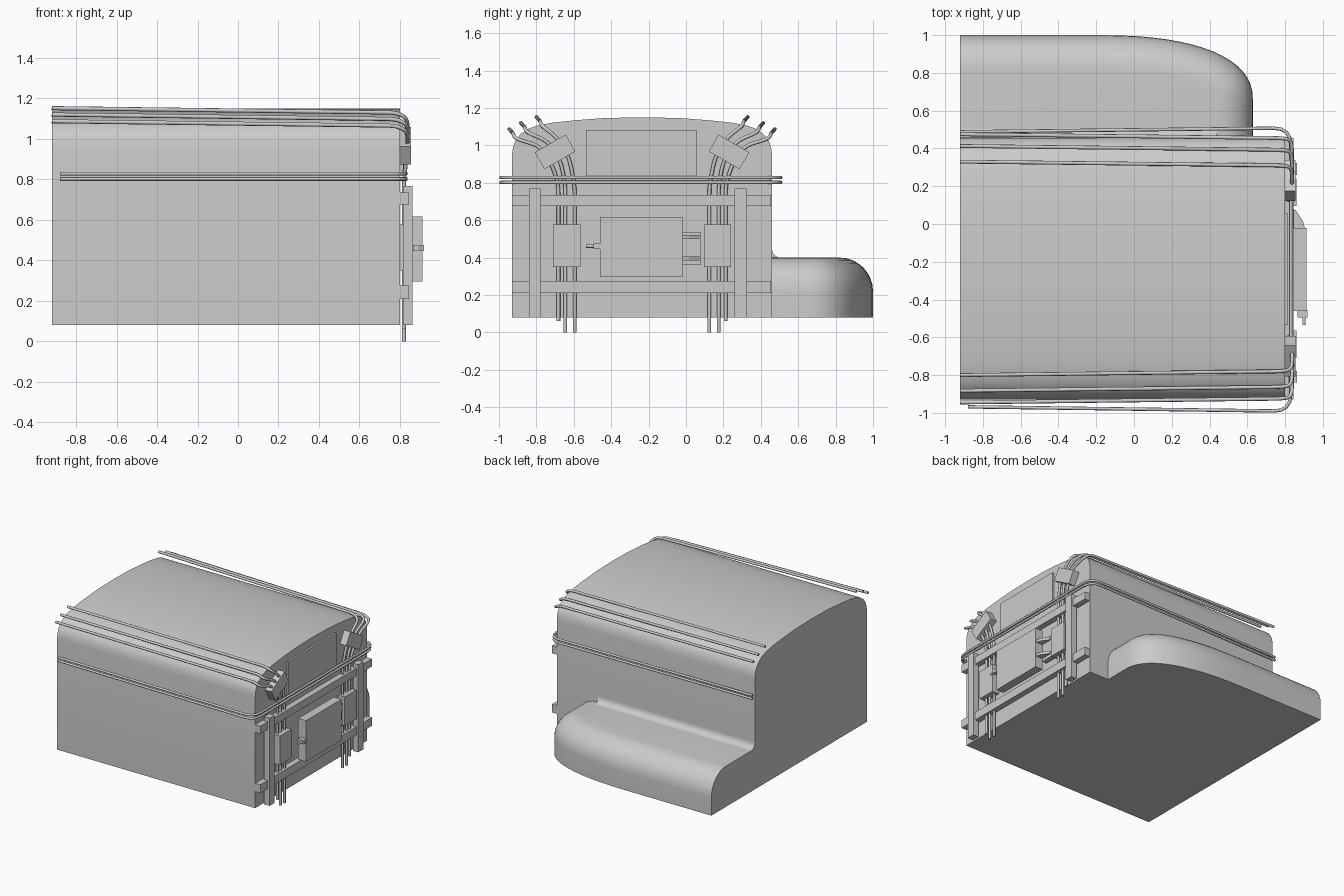
import bpy, bmesh, math
from mathutils import Vector

if "Cube" in bpy.data.objects:
    bpy.data.objects.remove(bpy.data.objects["Cube"])

YC = -0.235  # symmetry plane of the main body


def finish(name, bm, smooth=False):
    bmesh.ops.recalc_face_normals(bm, faces=bm.faces)
    me = bpy.data.meshes.new(name)
    bm.to_mesh(me)
    bm.free()
    ob = bpy.data.objects.new(name, me)
    bpy.context.collection.objects.link(ob)
    if smooth:
        bpy.ops.object.select_all(action='DESELECT')
        bpy.context.view_layer.objects.active = ob
        ob.select_set(True)
        bpy.ops.object.shade_smooth_by_angle(angle=math.radians(35))
    return ob


def loft(name, rings, smooth=True):
    bm = bmesh.new()
    vs = [[bm.verts.new(p) for p in r] for r in rings]
    n = len(rings[0])
    for a, b in zip(vs, vs[1:]):
        for i in range(n):
            j = (i + 1) % n
            bm.faces.new((a[i], a[j], b[j], b[i]))
    bm.faces.new(vs[0])
    bm.faces.new(vs[-1])
    return finish(name, bm, smooth)


def box(name, x, y, z, roll=0.0):
    bm = bmesh.new()
    bmesh.ops.create_cube(bm, size=1)
    ob = finish(name, bm)
    ob.location = [(a + b) / 2 for a, b in (x, y, z)]
    ob.scale = [b - a for a, b in (x, y, z)]
    ob.rotation_euler.x = roll
    return ob


def tube(name, pts, r=0.01, bend=0.05):
    # polyline with every corner rounded by a short quadratic curve
    pts = [Vector(p) for p in pts]
    path = [pts[0]]
    for a, p, b in zip(pts, pts[1:], pts[2:]):
        s = p + (a - p).normalized() * min(bend, (a - p).length * 0.45)
        e = p + (b - p).normalized() * min(bend, (b - p).length * 0.45)
        path += [s * (1 - t) ** 2 + p * 2 * t * (1 - t) + e * t * t
                 for t in (0, 0.25, 0.5, 0.75, 1)]
    path.append(pts[-1])
    cu = bpy.data.curves.new(name, 'CURVE')
    cu.dimensions = '3D'
    cu.bevel_depth = r
    cu.bevel_resolution = 2
    cu.use_fill_caps = True
    sp = cu.splines.new('POLY')
    sp.points.add(len(path) - 1)
    for q, p in zip(sp.points, path):
        q.co = (*p, 1)
    sp.use_smooth = True
    ob = bpy.data.objects.new(name, cu)
    bpy.context.collection.objects.link(ob)
    bpy.ops.object.select_all(action='DESELECT')
    bpy.context.view_layer.objects.active = ob
    ob.select_set(True)
    bpy.ops.object.convert(target='MESH')


# Main body: arched profile extruded along x
half = [(0.695, 0.08), (0.695, 0.95), (0.69, 0.99), (0.677, 1.025), (0.65, 1.06),
        (0.61, 1.088), (0.56, 1.106), (0.48, 1.121), (0.36, 1.134), (0.2, 1.146)]
prof = half + [(0, 1.15)] + [(-y, z) for y, z in reversed(half)]
loft("main_body", [[(x, YC + y, z) for y, z in prof] for x in (-0.92, 0.80)])

# Side ledge: stacked outlines with a rounded upper edge
def ledge_ring(d, z):
    a, b, n = 0.83 - d, 0.35 - d, 2 / 2.4
    ring = [(-0.92, 0.45, z), (-0.2 + a, 0.45, z)]
    for i in range(17):
        t = i / 16 * math.pi / 2
        ring.append((-0.2 + a * max(0, math.cos(t)) ** n, 0.65 + b * math.sin(t) ** n, z))
    return ring + [(-0.92, 0.65 + b, z)]

R = 0.18
levels = [(0, 0.08)] + [(R * (1 - math.cos(t)), 0.22 + R * math.sin(t))
                        for t in [i / 8 * math.pi / 2 for i in range(9)]]
loft("side_ledge", [ledge_ring(d, z) for d, z in levels])

# Small cove between ledge and wall
cove = [(0.45, 0.39)] + [(0.505 - 0.045 * math.sin(t), 0.445 - 0.045 * math.cos(t))
                         for t in [i / 5 * math.pi / 2 for i in range(6)]] + [(0.45, 0.445)]
loft("ledge_cove", [[(x, y, z) for y, z in cove] for x in (-0.92, 0.44)])

# Frame on the right end
for i, (z0, z1) in enumerate([(0.21, 0.275), (0.675, 0.735)]):
    box(f"frame_rail_{i}", (0.795, 0.845), (-0.93, 0.455), (z0, z1))
for i, y in enumerate((-0.84, 0.26)):
    box(f"frame_post_{i}", (0.815, 0.862), (y, y + 0.063), (0.08, 0.768))

# Flat panel and control box with latch and hinge
box("end_panel", (0.79, 0.815), (-0.535, 0.055), (0.82, 1.083))
box("control_box", (0.845, 0.912), (-0.46, -0.02), (0.295, 0.617))
box("latch_block", (0.865, 0.918), (-0.495, -0.455), (0.446, 0.476))
tube("latch_pin", [(0.9, -0.535, 0.461), (0.9, -0.48, 0.461)], 0.009)
box("hinge_plate", (0.81, 0.848), (-0.02, 0.08), (0.36, 0.537))
for i, z in enumerate((0.385, 0.5)):
    arm = [(0.84, -0.025), (0.905, -0.025), (0.895, 0.015), (0.855, 0.075), (0.84, 0.075)]
    loft(f"hinge_arm_{i}", [[(x, y, h) for x, y in arm] for h in (z, z + 0.022)], False)

# Mirrored pipe sets: clamps, junction boxes and three pipes on each side
for side, s in (("left", -1), ("right", 1)):
    def m(y):
        return YC + s * y
    box(f"junction_{side}", (0.80, 0.86), sorted((m(0.33), m(0.475))), (0.35, 0.577))
    box(f"clamp_{side}", (0.80, 0.855), (m(0.465) - 0.095, m(0.465) + 0.095),
        (0.913, 1.017), math.radians(-30 * s))
    for i, (y0, zb, ye, ze) in enumerate([(0.447, 0.06, 0.71, 1.087),
                                          (0.41, 0.0, 0.648, 1.12),
                                          (0.36, 0.0, 0.565, 1.152)]):
        k = (1 - i) * 0.05
        yc, zc = 0.465 + k * 0.87, 0.965 - k * 0.5
        tube(f"pipe_{side}_{i}", [
            (0.82, m(y0), zb), (0.82, m(y0), 0.79),
            (0.83, m(yc - 0.03), zc - 0.05), (0.838, m(yc + 0.035), zc + 0.055),
            (0.835, m(ye - 0.03), ze - 0.05), (0.785, m(ye - 0.02), ze - 0.022),
            (-0.92, m(ye), ze)], 0.010)

# Pair of wrap-around rails
for i, z in enumerate((0.802, 0.828)):
    tube(f"wrap_rail_{i}", [(-0.88, -0.968, z), (0.83, -0.991, z),
                            (0.83, 0.508, z), (-0.92, 0.488, z)], 0.009, 0.09)
